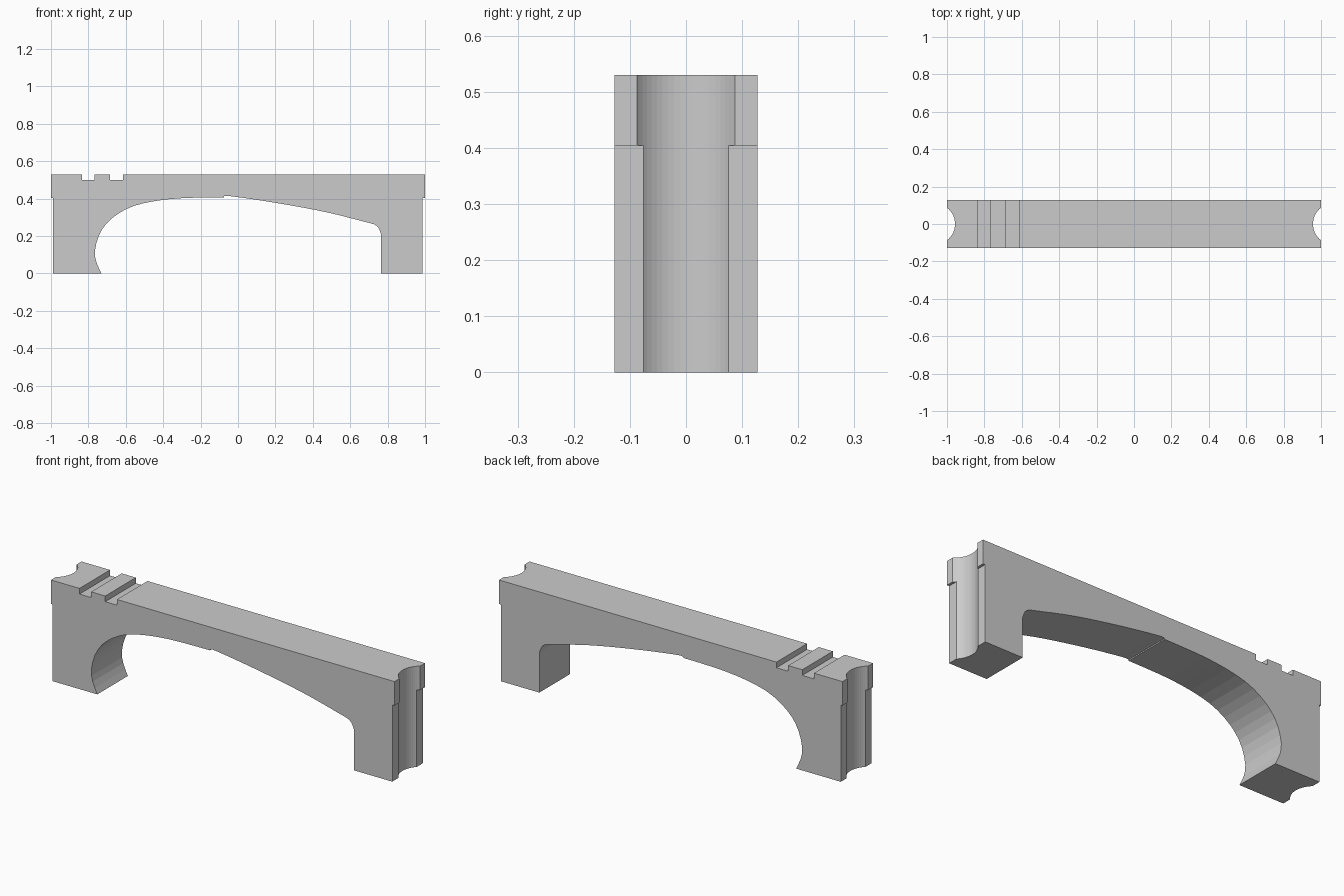
import bpy
import bmesh
from mathutils import Vector

cube = bpy.data.objects.get("Cube")
if cube:
    bpy.data.objects.remove(cube, do_unlink=True)

HALF_DEPTH = 0.127
TOP = 0.53
LIP = 0.404

stone = bpy.data.materials.new("plain_grey")
stone.use_nodes = True
stone.diffuse_color = (0.6, 0.6, 0.6, 1)
stone.node_tree.nodes["Principled BSDF"].inputs["Base Color"].default_value = (0.6, 0.6, 0.6, 1)


def smooth_path(points, steps):
    """Catmull-Rom curve through the points."""
    pts = [Vector(p) for p in points]
    pts = [2 * pts[0] - pts[1]] + pts + [2 * pts[-1] - pts[-2]]
    path = []
    for a, b, c, d in zip(pts, pts[1:], pts[2:], pts[3:]):
        for i in range(steps):
            t = i / steps
            path.append(0.5 * (2 * b + (c - a) * t + (2 * a - 5 * b + 4 * c - d) * t ** 2
                               + (3 * b - a - 3 * c + d) * t ** 3))
    return path + [pts[-2]]


def extrude_profile(name, profile):
    """Flat x-z outline extruded through the depth of the bridge."""
    bm = bmesh.new()
    face = bm.faces.new([bm.verts.new((p[0], -HALF_DEPTH, p[1])) for p in profile])
    new = bmesh.ops.extrude_face_region(bm, geom=[face])["geom"]
    verts = [v for v in new if isinstance(v, bmesh.types.BMVert)]
    bmesh.ops.translate(bm, verts=verts, vec=(0, 2 * HALF_DEPTH, 0))
    bmesh.ops.recalc_face_normals(bm, faces=bm.faces)
    mesh = bpy.data.meshes.new(name)
    bm.to_mesh(mesh)
    bm.free()
    mesh.materials.append(stone)
    obj = bpy.data.objects.new(name, mesh)
    bpy.context.collection.objects.link(obj)
    return obj


# Underside: rounded arch on one side, long shallow curve on the other
round_arch = smooth_path([(-0.73, 0), (-0.757, 0.06), (-0.765, 0.12), (-0.745, 0.2),
                          (-0.705, 0.265), (-0.64, 0.32), (-0.555, 0.362),
                          (-0.44, 0.388), (-0.31, 0.402), (-0.18, 0.406), (-0.075, 0.407)], 2)
long_arch = smooth_path([(-0.075, 0.413), (-0.03, 0.412), (0.2, 0.378),
                         (0.47, 0.328), (0.71, 0.268)], 4)
haunch = smooth_path([(0.73, 0.262), (0.75, 0.246), (0.765, 0.21)], 2)

# Full outline with overhanging end lips and two slots in the deck
outline = [(-0.99, 0)] + round_arch + long_arch + haunch
outline += [(0.765, 0), (0.987, 0), (0.987, LIP), (1, LIP), (1, TOP)]
for right, left in ((-0.616, -0.684), (-0.766, -0.834)):
    outline += [(right, TOP), (right, 0.5), (left, 0.5), (left, TOP)]
outline += [(-1, TOP), (-1, LIP), (-0.99, LIP)]
bridge = extrude_profile("bridge_body", outline)

# Round vertical grooves in both ends
for side, name in ((-1, "groove_cutter_right"), (1, "groove_cutter_left")):
    bpy.ops.mesh.primitive_cylinder_add(vertices=64, radius=0.11, depth=1,
                                        location=(side * 1.067, 0, 0.25))
    cutter = bpy.context.object
    cutter.name = name
    cutter.data.materials.append(stone)
    cut = bridge.modifiers.new(name, "BOOLEAN")
    cut.operation = "DIFFERENCE"
    cut.solver = "EXACT"
    cut.object = cutter
    bpy.context.view_layer.objects.active = bridge
    bpy.ops.object.modifier_apply(modifier=cut.name)
    bpy.data.objects.remove(cutter, do_unlink=True)
